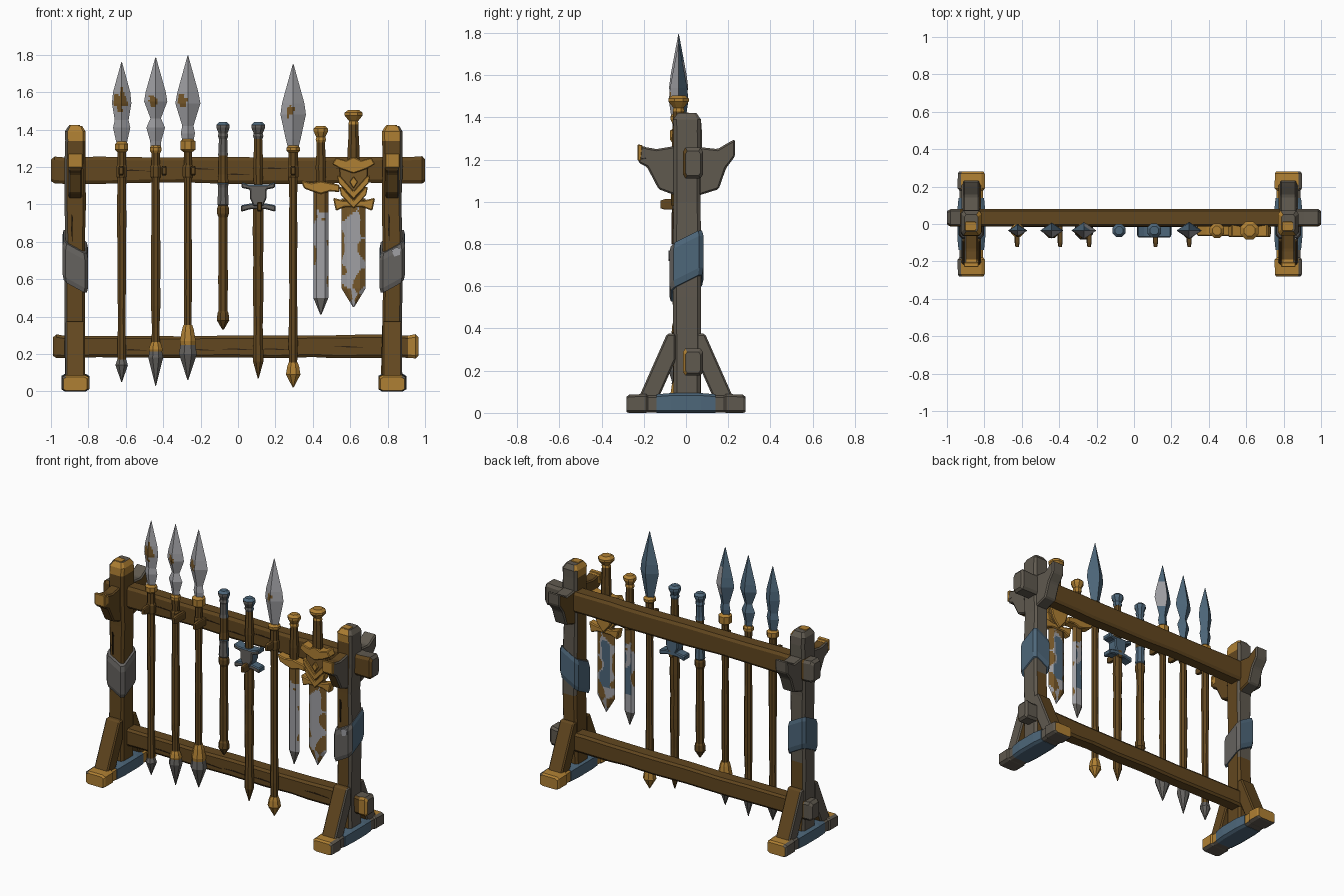
import bpy, bmesh, math, random
from mathutils import Vector, noise

if "Cube" in bpy.data.objects:
    bpy.data.objects.remove(bpy.data.objects["Cube"])

random.seed(7)
COLOURS = {
    "brown_wood": (0.122, 0.063, 0.014), "grey_wood": (0.115, 0.100, 0.078),
    "ochre": (0.43, 0.215, 0.033), "steel": (0.35, 0.35, 0.37),
    "blue_steel": (0.075, 0.135, 0.195), "iron": (0.128, 0.122, 0.114),
    "rust": (0.18, 0.095, 0.022), "dark_crack": (0.03, 0.016, 0.006),
}
NAMES = list(COLOURS)
MATS = []
for n, c in COLOURS.items():
    m = bpy.data.materials.new(n)
    m.diffuse_color = (*c, 1)
    m.use_nodes = True
    m.node_tree.nodes["Principled BSDF"].inputs["Base Color"].default_value = m.diffuse_color
    MATS.append(m)

BOX = [(-1, -.75), (-.75, -1), (.75, -1), (1, -.75), (1, .75), (.75, 1), (-.75, 1), (-1, .75)]
ROUND = [(math.cos(math.tau * (i + .5) / 8), math.sin(math.tau * (i + .5) / 8)) for i in range(8)]
DIAMOND = [(1, 0), (0, 1), (-1, 0), (0, -1)]
LENS = [(-1, 0), (-.55, -1), (.55, -1), (1, 0), (.55, 1), (-.55, 1)]
YW = -.035  # depth of the weapons


def loft(name, axis, section, rings, rule, bevel=0, cuts=0, shear=None):
    """Sweep a section along an axis; each ring is (t, centre_a, centre_b, scale_a, scale_b)."""
    bm = bmesh.new()
    a, b = (axis + 1) % 3, (axis + 2) % 3
    loops = []
    for t, ca, cb, sa, sb in rings:
        loop = []
        for u, v in section:
            p = [0, 0, 0]
            p[axis], p[a], p[b] = t, ca + sa * u, cb + sb * v
            loop.append(bm.verts.new(p))
        loops.append(loop)
    k = len(section)
    for lo, hi in zip(loops, loops[1:]):
        for i in range(k):
            bm.faces.new((lo[i], lo[(i + 1) % k], hi[(i + 1) % k], hi[i]))
    bm.faces.new(loops[0][::-1])
    bm.faces.new(loops[-1])
    if shear:
        for v in bm.verts:
            v.co.z += shear[0] * (v.co.x - shear[2]) + shear[1] * v.co.y
    bmesh.ops.recalc_face_normals(bm, faces=bm.faces)
    if bevel:
        bmesh.ops.bevel(bm, geom=list(bm.edges), offset=bevel, segments=1, affect='EDGES', profile=.5)
    if cuts:
        bmesh.ops.subdivide_edges(bm, edges=list(bm.edges), cuts=cuts, use_grid_fill=True)
    bm.normal_update()
    for f in bm.faces:
        col = rule if isinstance(rule, str) else rule(f.calc_center_median(), f.normal)
        f.material_index = NAMES.index(col)
    me = bpy.data.meshes.new(name)
    bm.to_mesh(me)
    bm.free()
    for m in MATS:
        me.materials.append(m)
    bpy.context.collection.objects.link(bpy.data.objects.new(name, me))


def plate(name, pts, x, y0, y1, rule, bevel=.006):
    """Outline in x and z, extruded through y."""
    loft(name, 1, [(z, px + x) for px, z in pts], [(y0, 0, 0, 1, 1), (y1, 0, 0, 1, 1)], rule, bevel)


def profile(name, pts, cx, half, rule, bevel=.008):
    """Outline in y and z, extruded through x."""
    loft(name, 0, pts, [(cx - half, 0, 0, 1, 1), (cx + half, 0, 0, 1, 1)], rule, bevel)


def turned(name, x, prof, rule, section=ROUND, depth=1.0, cuts=0):
    """Upright rod from (z, radius) pairs."""
    loft(name, 2, section, [(z, x, YW, r, r * depth) for z, r in prof], rule, cuts=cuts)


def jit(s):
    return random.uniform(-s, s)


# ---- frame: end posts with feet, braces, brackets and wraps ----
for side, cx in ((-1, -.87), (1, .825)):
    tag = "left_" if side < 0 else "right_"

    def outer_grey(c, n, side=side):
        return "grey_wood" if side * n.x > .3 else "brown_wood"

    def post_rule(c, n, side=side):
        if side * n.x > .5 or n.z > .9 or (n.y > .5 and c.z > .5):
            return "grey_wood"
        return "ochre" if c.z > 1.35 else "brown_wood"

    def bracket_rule(c, n, side=side):
        back = c.y > 0 and (n.z > .3 or n.y > .3 or c.z > 1.2)
        return "grey_wood" if side * n.x > .3 or back else "brown_wood"

    def foot_rule(c, n, side=side):
        return "grey_wood" if side * n.x > .2 or n.z < -.5 else "ochre"

    def wrap_rule(c, n, side=side):
        return "iron" if n.y < -.4 or (side < 0 and n.x > .4) else "blue_steel"

    zs = [.05, .3, .55, .8, 1.0, 1.2, 1.34]
    rings = [(z, cx + jit(.004), .005, .055 + jit(.004), .066 + jit(.004)) for z in zs]
    rings += [(1.39, cx, .005, .055, .066), (1.42, cx, .005, .036, .045)]
    loft(tag + "post", 2, BOX, rings, post_rule)
    loft(tag + "post_top_chip", 2, BOX, [(1.418, cx - .004, -.012, .03, .026),
                                         (1.424, cx - .004, -.012, .028, .024)], "ochre")

    for d in (-1, 1):
        end = "front_" if d < 0 else "back_"
        loft(tag + end + "foot", 1, BOX,
             [(d * .10, .043, cx, .041, .064), (d * .18, .043, cx, .041, .064),
              (d * .19, .045, cx, .045, .073), (d * .27, .043, cx, .043, .072),
              (d * .282, .04, cx, .036, .064)], foot_rule)
        profile(tag + end + "brace",
                [(d * .225, .07), (d * .09, .375), (d * .05, .375), (d * .05, .25), (d * .13, .07)],
                cx, .052, outer_grey)
    loft(tag + "foot_wrap", 1, BOX,
         [(-.14, .044, cx, .044, .068), (-.07, .047, cx, .047, .075),
          (.07, .047, cx, .047, .075), (.14, .044, cx, .044, .068)], "blue_steel")

    profile(tag + "front_bracket",
            [(-.05, 1.265), (-.14, 1.25), (-.225, 1.265), (-.225, 1.185), (-.185, 1.165), (-.13, 1.06),
             (-.05, 1.03)], cx, .036, bracket_rule)
    profile(tag + "bracket_tip", [(-.205, 1.268), (-.230, 1.273), (-.230, 1.195), (-.212, 1.195)],
            cx, .039, "ochre", .004)
    loft(tag + "bracket_chip", 1, BOX, [(-.19, 1.23, cx, .03, .037), (-.222, 1.23, cx, .037, .038)],
         lambda c, n, side=side: "grey_wood" if side * n.x > .3 else "ochre")
    profile(tag + "back_bracket",
            [(.06, 1.26), (.15, 1.25), (.20, 1.28), (.233, 1.297), (.232, 1.215), (.19, 1.16), (.155, 1.06),
             (.06, 1.03)], cx, .045, bracket_rule)

    loft(tag + "post_wrap", 2, BOX,
         [(.59, cx, .002, .062, .074), (.62, cx, .002, .068, .081),
          (.77, cx, .002, .068, .081), (.80, cx, .002, .062, .074)], wrap_rule, shear=(side * .55, .5, cx))
    plate(tag + "post_crack", [(-.02, .95), (-.013, .93), (-.016, .8), (-.022, .86)],
          cx, -.069, -.06, "dark_crack", 0)
# bare patch on the right wrap
plate("wrap_worn_patch", [(-.005, .755), (.02, .77), (.045, .765), (.04, .73), (.01, .72)],
      .825, -.084, -.076, "steel", 0)


# ---- horizontal beams ----
def beam_rule(c, n):
    if n.y < -.5:
        return "ochre" if c.x > .91 and c.z < .5 else "brown_wood"
    return "grey_wood" if c.x > .87 or c.x < -.93 else "brown_wood"


for name, z, x0, x1, h in (("upper_beam", 1.182, -1, 1, .07), ("lower_beam", .239, -.99, .965, .061)):
    rings = [(x0, .033, z, .036, h - .012)]
    for x in (x0 + .02, -.93, -.75, -.5, -.3, -.05, .2, .4, .52, .7, .87, .91, x1 - .015):
        rings.append((x, .033, z + jit(.003), .047, h + jit(.004)))
    rings.append((x1, .033, z, .036, h - .012))
    loft(name, 0, BOX, rings, beam_rule)
    for cx in (-.55, -.2, .0, .2, .6):
        dz = z + jit(.025)
        plate(name + "_crack", [(-.09, dz), (-.02, dz + .005), (.09, dz - .004), (.0, dz - .003)],
              cx, -.017, -.01, "dark_crack", 0)

# ---- pegs holding the weapons ----
for x, z in ((-.625, 1.18), (-.395, 1.18), (-.24, 1.18), (.115, .988), (.295, 1.18)):
    loft("peg", 1, BOX, [(0, z, x, .025, .013), (-.10, z, x, .025, .013),
                         (-.122, z, x, .018, .009)], "brown_wood")


# ---- spears ----
def metal(spot, back_wear):
    def rule(c, n):
        k = noise.noise(c * 40)
        if n.y > 0:
            return "steel" if back_wear and n.x > 0 and 1.47 < c.z + .03 * k < 1.68 else "blue_steel"
        d = math.hypot(c.x - spot[0], (c.z - spot[1]) * .7)
        return "rust" if d + .02 * k < spot[2] else "steel"
    return rule


def spear(x, head, collar, shaft_low, foot, foot_col, cap, spot, back_wear=False):
    turned("spear_head", x, head, metal(spot, back_wear), DIAMOND, .68, cuts=5)
    z0, z1, r = collar
    turned("spear_collar", x, [(z0, .026), (z0 + .012, r), (z1 - .012, r), (z1, .024)], "ochre")
    n = 9
    prof = [(shaft_low + (z0 + .01 - shaft_low) * i / n, .0245 + jit(.003)) for i in range(n + 1)]
    turned("spear_shaft", x, prof, "brown_wood")
    turned("spear_strap", x, [(1.14, .025), (1.15, .031), (1.2, .031), (1.21, .025)], "brown_wood")
    turned("spear_foot", x, foot, foot_col)
    if cap:
        turned("spear_foot_collar", x, cap, "ochre")


spear(-.622, [(1.32, .026), (1.36, .035), (1.41, .046), (1.45, .037), (1.54, .052), (1.60, .046), (1.76, .002)],
      (1.28, 1.335, .038), .16, [(.05, .002), (.14, .036), (.17, .026)], "iron", None, (-.63, 1.55, .034))
spear(-.44, [(1.30, .026), (1.34, .03), (1.41, .05), (1.46, .028), (1.55, .062), (1.60, .054), (1.785, .002)],
      (1.275, 1.315, .034), .22, [(.03, .002), (.18, .043), (.22, .036)], "iron",
      [(.21, .036), (.225, .04), (.25, .032), (.265, .024)], (-.455, 1.555, .024))
spear(-.268, [(1.34, .03), (1.38, .038), (1.42, .03), (1.54, .067), (1.60, .056), (1.795, .002)],
      (1.28, 1.35, .043), .3, [(.06, .002), (.2, .052), (.255, .042)], "iron",
      [(.24, .042), (.27, .046), (.33, .034), (.355, .026)], (-.30, 1.56, .026), True)
spear(.295, [(1.31, .03), (1.35, .04), (1.48, .068), (1.54, .06), (1.75, .002)],
      (1.275, 1.315, .04), .12, [(.02, .002), (.09, .042), (.13, .035), (.155, .026)], "ochre",
      None, (.28, 1.5, .017))


# ---- sheathed swords ----
def pommel(x, top, r, col):
    turned("pommel", x, [(top - .09, .024), (top - .075, .03), (top - .06, .026),
                         (top - .03, r), (top - .015, r), (top, r * .6)], col)


def hilt_metal(c, n):
    return "blue_steel" if n.y > -.2 or n.z > .35 else "iron"


pommel(-.08, 1.44, .038, hilt_metal)
turned("narrow_sword_grip", -.08, [(1.26, .03), (1.28, .026), (1.36, .024)], hilt_metal)
turned("narrow_sword_collar", -.08, [(1.1, .024), (1.12, .032), (1.16, .026), (1.26, .026)], "brown_wood")
turned("narrow_sword_guard", -.08, [(.99, .026), (1.0, .033), (1.09, .028), (1.11, .032), (1.12, .024)], hilt_metal)
turned("narrow_sheath", -.08, [(.33, .004), (.38, .036), (.42, .032), (.43, .026), (.6, .028), (.8, .025),
                               (.93, .026), (.95, .034), (.98, .034), (1.0, .026)], "brown_wood")

pommel(.108, 1.44, .04, hilt_metal)
turned("cross_sword_grip", .108, [(1.1, .025), (1.2, .029), (1.3, .025), (1.36, .023)], "brown_wood")
plate("cross_sword_upper_guard", [(-.09, 1.12), (-.05, 1.105), (.05, 1.105), (.09, 1.12), (.09, 1.088),
                                  (.045, 1.08), (.045, 1.035), (.025, .99), (-.025, .99), (-.045, 1.035),
                                  (-.045, 1.08), (-.09, 1.088)], .108, -.072, .0, hilt_metal)
plate("cross_sword_lower_guard", [(-.092, .995), (-.04, 1.005), (.04, 1.005), (.092, .995), (.092, .96),
                                  (.04, .975), (-.04, .975), (-.092, .96)], .108, -.065, .0, hilt_metal)
turned("cross_sword_sheath", .108, [(.07, .003), (.16, .03), (.19, .03), (.35, .026), (.55, .031),
                                    (.7, .028), (.85, .032), (.99, .03)], "brown_wood")


# ---- bare swords with worn blades ----
def worn(x, w, rust_top, seed, rust_low):
    def rule(c, n):
        k = noise.noise(Vector((c.x * 14, c.z * 11, seed)))
        edge = abs(c.x - x) / w
        low = .35 * max(0, min(1, (rust_low - c.z) / .08))
        if c.z < .5 and not rust_low:
            return "iron"
        if c.z > rust_top + .04 * k or k + .4 * edge + low > .47:
            return "rust"
        if n.y > 0:
            return "blue_steel" if k < .12 and edge < .6 and c.z > .62 else "steel"
        return "steel"
    return rule


for name, x, w, tip, shoulder, top, rust_top, seed, low in (
        ("slim_blade", .443, .04, .41, .5, 1.09, .96, 2.3, 0),
        ("broad_blade", .618, .064, .45, .55, 1.03, .98, 5.1, .68)):
    zs = [shoulder + (top - shoulder) * i / 4 for i in range(5)]
    loft(name, 2, LENS, [(tip, x, YW, .003, .003)] + [(z, x, YW, w, .017) for z in zs],
         worn(x, w, rust_top, seed, low), cuts=9)

pommel(.443, 1.42, .042, "ochre")
turned("slim_sword_grip", .443, [(1.1, .027), (1.2, .03), (1.27, .026), (1.35, .024)], "brown_wood")
plate("slim_sword_guard", [(-.108, 1.13), (-.05, 1.115), (0, 1.125), (.05, 1.115), (.1, 1.105), (.1, 1.065),
                           (.05, 1.07), (0, 1.055), (-.05, 1.07), (-.09, 1.085)], .443, -.065, 0, "ochre")

pommel(.618, 1.505, .052, "ochre")
turned("broad_sword_grip", .618, [(1.2, .034), (1.3, .034), (1.36, .03), (1.43, .028)], "brown_wood")
# crest: dark backing, winged crown and raised chevrons
plate("crest_backing", [(-.08, 1.22), (.08, 1.22), (.075, 1.13), (.05, 1.05), (0, .99), (-.05, 1.05), (-.075, 1.13)],
      .618, -.055, 0, lambda c, n: "ochre" if n.y > .5 else "rust")
plate("crest_crown", [(-.095, 1.25), (-.04, 1.235), (0, 1.255), (.04, 1.235), (.095, 1.25), (.115, 1.215),
                      (.07, 1.19), (0, 1.165), (-.07, 1.19), (-.115, 1.215)], .618, -.07, 0, "ochre", .005)
for z, s, t in ((1.155, 1, .042), (1.095, .85, .045)):
    plate("crest_chevron", [(-.09 * s, z), (-.07 * s, z - .005), (0, z - .085 * s), (.07 * s, z - .005), (.09 * s, z),
                            (.08 * s, z - t), (0, z - .085 * s - t), (-.08 * s, z - t)],
          .618, -.07, -.02, "ochre", .004)
plate("crest_gem", [(0, 1.15), (.022, 1.12), (0, 1.085), (-.022, 1.12)], .618, -.07, -.03, "ochre", .003)
plate("broad_sword_guard", [(-.11, 1.035), (-.05, 1.02), (.05, 1.02), (.115, 1.035), (.10, .965), (.05, .985),
                            (-.05, .985), (-.095, .965)], .618, -.06, -.01, "ochre")
